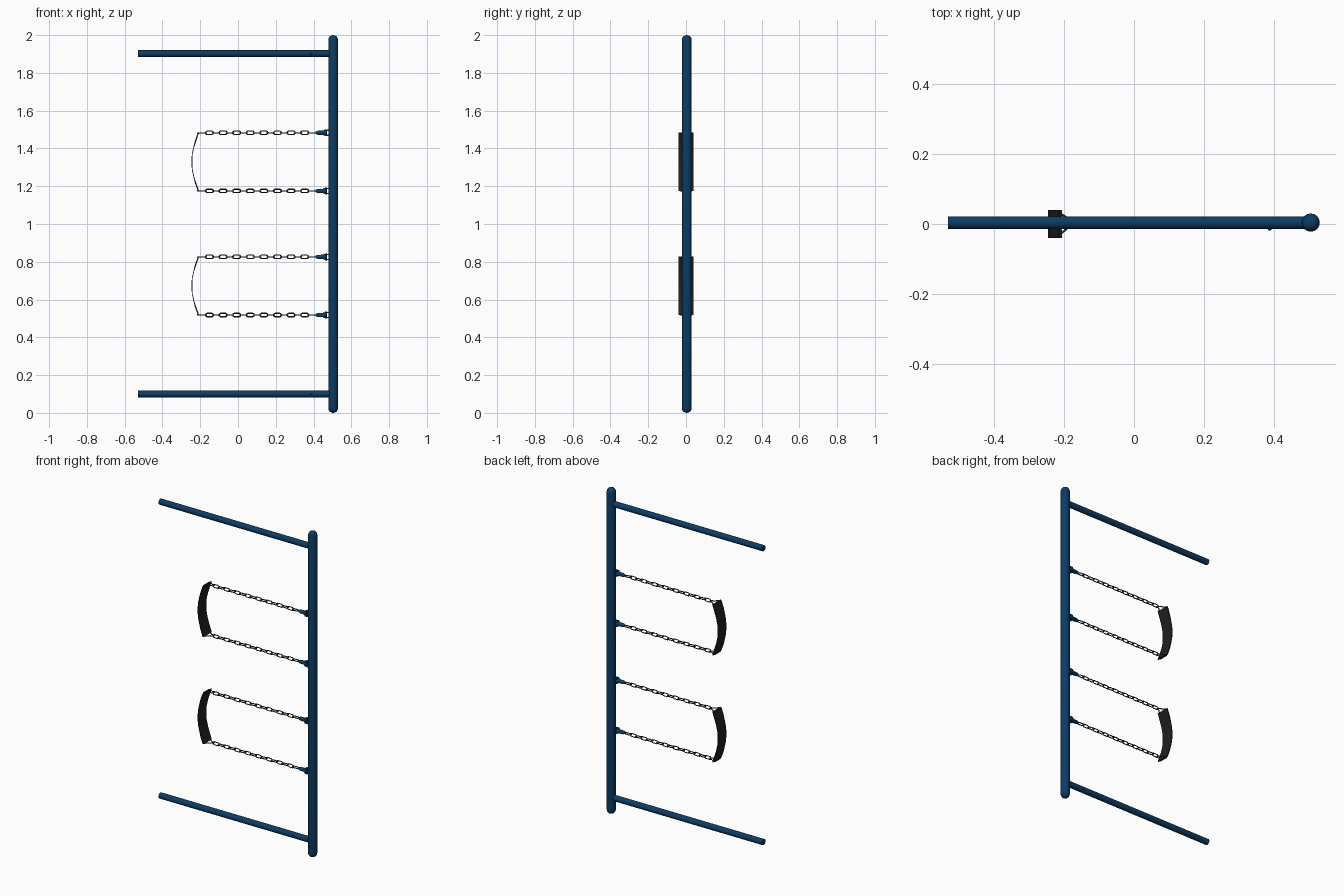
import bpy, math
from mathutils import Vector

if "Cube" in bpy.data.objects:
    bpy.data.objects.remove(bpy.data.objects["Cube"])


def material(name, rgb):
    m = bpy.data.materials.new(name)
    m.diffuse_color = (*rgb, 1)
    m.use_nodes = True
    m.node_tree.nodes["Principled BSDF"].inputs["Base Color"].default_value = m.diffuse_color
    return m


BLUE = material("navy paint", (0.004, 0.045, 0.125))
BLACK = material("black rubber", (0.014, 0.014, 0.014))
STEEL = material("dark steel", (0.03, 0.03, 0.032))
YC = 0.004  # centre line of the frame in y


def make(name, verts, faces, mat, smooth=True):
    me = bpy.data.meshes.new(name)
    me.from_pydata([tuple(v) for v in verts], [], faces)
    me.materials.append(mat)
    ob = bpy.data.objects.new(name, me)
    bpy.context.collection.objects.link(ob)
    if smooth:
        bpy.ops.object.select_all(action='DESELECT')
        ob.select_set(True)
        bpy.context.view_layer.objects.active = ob
        bpy.ops.object.shade_smooth_by_angle(angle=math.radians(40))
    return ob


def lathe(name, start, axis, profile, mat, sides=16):
    """Revolve (distance, radius) points about an axis, with capped ends."""
    start, axis = Vector(start), Vector(axis).normalized()
    u = axis.orthogonal().normalized()
    w = axis.cross(u)
    verts, faces = [], []
    for d, r in profile:
        for i in range(sides):
            a = math.tau * i / sides
            verts.append(start + axis * d + (u * math.cos(a) + w * math.sin(a)) * r)
    for k in range(len(profile) - 1):
        for i in range(sides):
            j = (i + 1) % sides
            faces.append((k*sides + i, k*sides + j, (k+1)*sides + j, (k+1)*sides + i))
    faces.append(tuple(reversed(range(sides))))
    faces.append(tuple(range((len(profile) - 1)*sides, len(profile)*sides)))
    return make(name, verts, faces, mat)


def loop_data(points, normal, r, sides=6):
    """Closed wire tube along a flat loop of points."""
    n, count = Vector(normal), len(points)
    verts, faces = [], []
    for i, p in enumerate(points):
        t = (points[(i+1) % count] - points[i-1]).normalized()
        out = t.cross(n)
        for s in range(sides):
            a = math.tau * s / sides
            verts.append(p + out * math.cos(a) * r + n * math.sin(a) * r)
    for i in range(count):
        for s in range(sides):
            i2, s2 = (i+1) % count, (s+1) % sides
            faces.append((i*sides+s, i*sides+s2, i2*sides+s2, i2*sides+s))
    return verts, faces


def link_points(cx, z, flat):
    """Stadium outline of one chain link, lying in xy when flat, else in xz."""
    pts = []
    for i in range(12):
        a = math.tau * (i + 0.5) / 12
        dx = math.cos(a) * 0.0095 + math.copysign(0.0115, math.cos(a))
        dv = math.sin(a) * 0.0095
        pts.append(Vector((cx + dx, dv + YC, z) if flat else (cx + dx, YC, z + dv)))
    return pts


def box(name, lo, hi, mat):
    v = [(x, y, z) for x in (lo[0], hi[0]) for y in (lo[1], hi[1]) for z in (lo[2], hi[2])]
    f = [(0, 1, 3, 2), (4, 6, 7, 5), (0, 4, 5, 1), (2, 3, 7, 6), (0, 2, 6, 4), (1, 5, 7, 3)]
    return make(name, v, f, mat, False)


# Main beam with domed ends
R = 0.026
dome = [(R - R*math.cos(a), max(R*math.sin(a), 0.001))
        for a in (math.pi/2*k/5 for k in range(6))]
lathe("main_beam", (0.504, YC, 0), (0, 0, 1),
      dome + [(2 - d, r) for d, r in reversed(dome)], BLUE)

# Two posts with small bolts
for tag, z in (("lower", 0.1), ("upper", 1.902)):
    lathe(tag + "_post", (-0.53, YC, z), (1, 0, 0), [(0, 0.018), (1.03, 0.018)], BLUE)
    lathe(tag + "_post_bolt", (0.387, YC, z), (0, -1, 0),
          [(0.012, 0.005), (0.02, 0.005), (0.022, 0.003)], BLUE, 8)


def hanger_and_chain(tag, z):
    # Bracket cheeks, pivot pin and tapered swivel
    for n, s in (("a", -1), ("b", 1)):
        zz = z + s * 0.013
        box(f"{tag}_bracket_{n}", (0.458, YC - 0.012, zz - 0.003),
            (0.485, YC + 0.012, zz + 0.003), BLUE)
    lathe(tag + "_pivot_pin", (0.466, YC, z - 0.018), (0, 0, 1),
          [(0, 0.005), (0.036, 0.005)], BLUE, 8)
    lathe(tag + "_swivel", (0.410, YC, z), (1, 0, 0),
          [(0, 0.006), (0.012, 0.011), (0.04, 0.012), (0.044, 0.015), (0.058, 0.015)], BLUE, 12)
    # Chain of alternating links
    verts, faces = [], []
    for k in range(16):
        flat = k % 2 == 1
        vs, fs = loop_data(link_points(-0.151 + 0.036*k, z, flat),
                           (0, 0, 1) if flat else (0, 1, 0), 0.003)
        faces += [tuple(i + len(verts) for i in f) for f in fs]
        verts += vs
    make(tag + "_chain", verts, faces, STEEL)
    # Triangular ring holding the seat
    tri = [Vector(p) for p in ((-0.166, YC + 0.004, z), (-0.185, YC + 0.01, z),
           (-0.21, 0.03, z), (-0.215, 0.028, z), (-0.215, -0.028, z), (-0.21, -0.03, z),
           (-0.185, YC - 0.01, z), (-0.166, YC - 0.004, z))]
    vs, fs = loop_data(tri, (0, 0, 1), 0.003)
    make(tag + "_triangle_ring", vs, fs, STEEL)


def seat(tag, zc):
    # Sagging strap with stiffer ends: (offset along z, x)
    half = [(0, -0.2440), (0.04, -0.2425), (0.08, -0.2335), (0.11, -0.225), (0.155, -0.209)]
    path = [(-d, x) for d, x in reversed(half[1:])] + half
    verts, faces = [], []
    for d, x in path:
        t = 0.0035 if abs(d) > 0.1 else 0.002
        for y, s in ((-0.04, -t), (0.04, -t), (0.04, t), (-0.04, t)):
            verts.append((x + s, y, zc + d))
    for k in range(len(path) - 1):
        for i in range(4):
            j = (i + 1) % 4
            faces.append((k*4 + i, k*4 + j, k*4 + 4 + j, k*4 + 4 + i))
    last = 4*(len(path) - 1)
    faces += [(3, 2, 1, 0), (last, last + 1, last + 2, last + 3)]
    make(tag + "_seat", verts, faces, BLACK)


# Two swings
for tag, zc in (("lower", 0.672), ("upper", 1.329)):
    seat(tag, zc)
    for side, s in (("left", -1), ("right", 1)):
        hanger_and_chain(f"{tag}_{side}", zc + s * 0.154)
